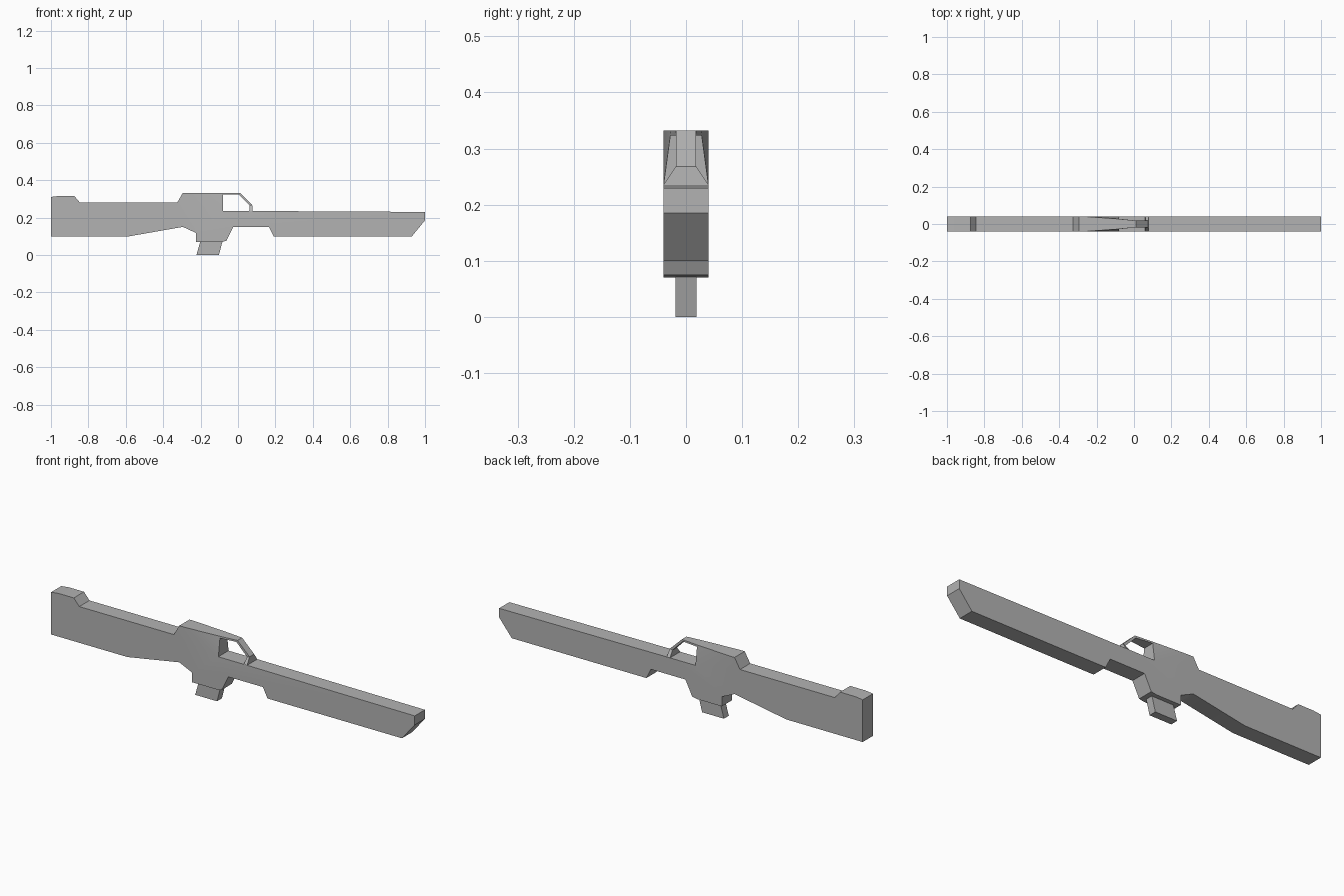
import bpy, bmesh, math

if "Cube" in bpy.data.objects:
    bpy.data.objects.remove(bpy.data.objects["Cube"])

grey = bpy.data.materials.new("dark_grey")
grey.diffuse_color = (0.45, 0.45, 0.45, 1)
grey.use_nodes = True
grey.node_tree.nodes["Principled BSDF"].inputs["Base Color"].default_value = grey.diffuse_color


def plate(name, points, sides):
    """Symmetric slab: points are (x, z, half thickness), sides are outline polygons in y."""
    bm = bmesh.new()
    front = [bm.verts.new((x, -w, z)) for x, z, w in points]
    back = [bm.verts.new((x, w, z)) for x, z, w in points]
    count = {}
    for poly in sides:
        bm.faces.new([front[i] for i in poly])
        bm.faces.new([back[i] for i in reversed(poly)])
        for a, b in zip(poly, poly[1:] + poly[:1]):
            count.setdefault(frozenset((a, b)), []).append((a, b))
    # Close every rim, including the opening under the handle
    for uses in count.values():
        if len(uses) == 1:
            a, b = uses[0]
            bm.faces.new([front[b], front[a], back[a], back[b]])
    bmesh.ops.recalc_face_normals(bm, faces=bm.faces[:])
    mesh = bpy.data.meshes.new(name)
    bm.to_mesh(mesh)
    bm.free()
    mesh.materials.append(grey)
    obj = bpy.data.objects.new(name, mesh)
    bpy.context.collection.objects.link(obj)
    # Soft blend only where the receiver side tapers into the handle
    bpy.ops.object.select_all(action='DESELECT')
    obj.select_set(True)
    bpy.context.view_layer.objects.active = obj
    bpy.ops.object.shade_smooth_by_angle(angle=math.radians(20))
    return obj


W, N = 0.04, 0.018   # half thickness of body and of handle

# Stock, receiver and fore-end outline, clockwise from the butt
body = [(-1, 0.10), (-1, 0.31), (-0.96, 0.315), (-0.875, 0.315), (-0.845, 0.28),
        (-0.325, 0.28), (-0.295, 0.332), (-0.265, 0.332),
        (-0.08, 0.235), (0.06, 0.235), (0.078, 0.235),
        (1, 0.23), (1, 0.185), (0.93, 0.10), (0.19, 0.10), (0.165, 0.15),
        (-0.025, 0.15), (-0.062, 0.075), (-0.09, 0.07), (-0.225, 0.07),
        (-0.225, 0.118), (-0.295, 0.15), (-0.58, 0.10)]
points = [(x, z, W) for x, z in body]
n = len(points)

# Carry handle: tapered rear, thin top bar, front strut flaring to the body
points += [(-0.08, 0.332, 0.027), (-0.08, 0.323, 0.028),
           (0.01, 0.332, N), (0.004, 0.323, N),
           (0.076, 0.268, N), (0.062, 0.264, N)]
rear_top, rear_low, bend_top, bend_low, knee_out, knee_in = range(n, n + 6)
plate("rifle_body", points, [
    list(range(n)),
    [7, rear_top, rear_low],
    [7, rear_low, 8],
    [rear_top, bend_top, bend_low, rear_low],
    [bend_top, knee_out, knee_in, bend_low],
    [knee_out, 10, 9, knee_in],
])

# Slanted magazine
plate("magazine", [(-0.222, 0, 0.019), (-0.202, 0.071, 0.019),
                   (-0.082, 0.076, 0.019), (-0.102, 0, 0.019)], [[0, 1, 2, 3]])
